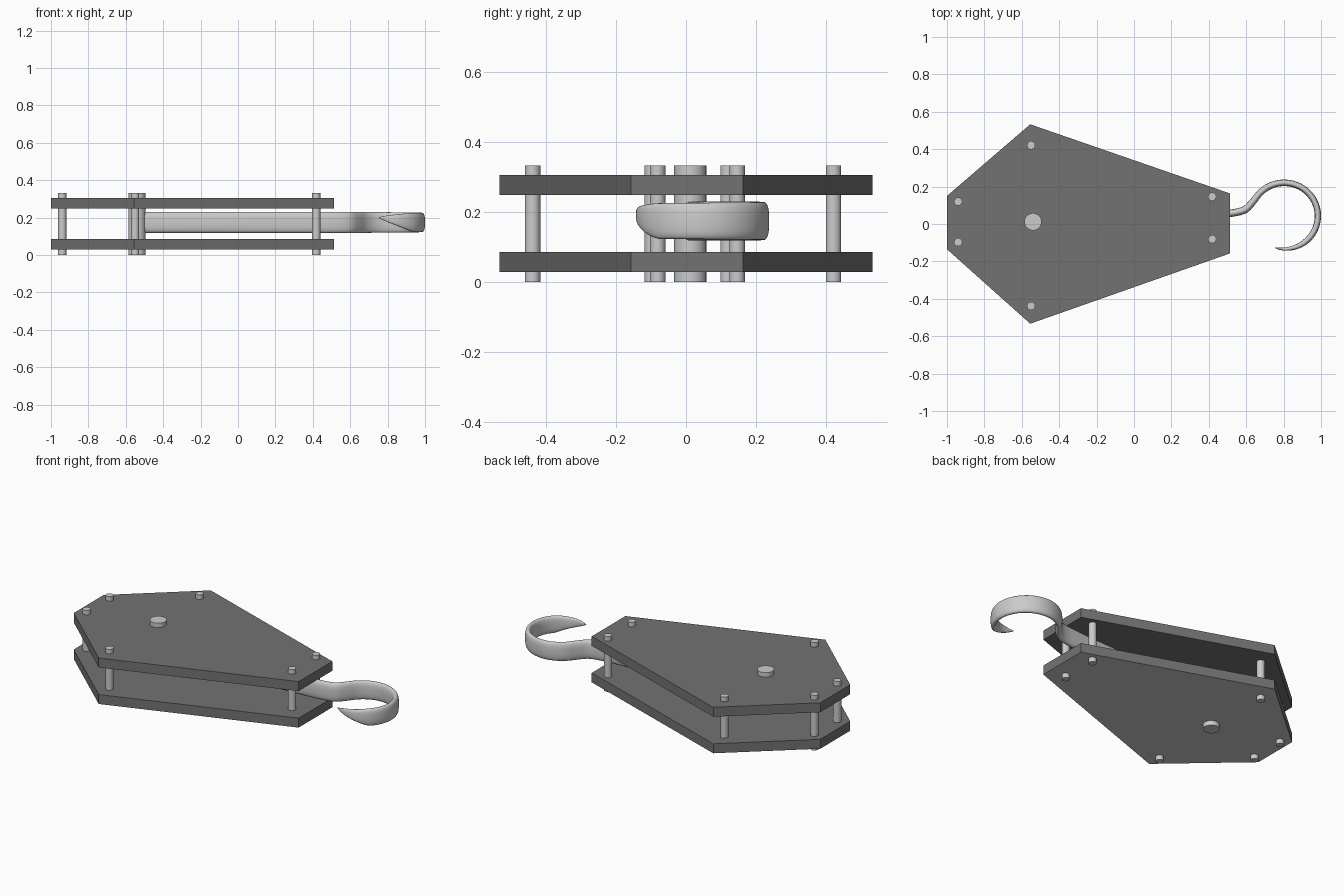
import bpy, bmesh, math
from mathutils import Vector

if "Cube" in bpy.data.objects:
    bpy.data.objects.remove(bpy.data.objects["Cube"])


def material(name, v):
    m = bpy.data.materials.new(name)
    m.diffuse_color = (v, v, v, 1)
    m.use_nodes = True
    m.node_tree.nodes["Principled BSDF"].inputs["Base Color"].default_value = m.diffuse_color
    return m


DARK = material("dark grey plate", 0.17)
STEEL = material("light steel", 0.6)


def make(name, bm, mats, smooth=False):
    bmesh.ops.recalc_face_normals(bm, faces=bm.faces[:])
    me = bpy.data.meshes.new(name)
    bm.to_mesh(me)
    bm.free()
    for m in mats:
        me.materials.append(m)
    ob = bpy.data.objects.new(name, me)
    bpy.context.collection.objects.link(ob)
    if smooth:
        bpy.ops.object.select_all(action='DESELECT')
        ob.select_set(True)
        bpy.context.view_layer.objects.active = ob
        bpy.ops.object.shade_smooth_by_angle(angle=math.radians(40))
    return ob


# Two six-sided side plates
OUTLINE = [(-1, 0.15), (-1, -0.135), (-0.555, -0.533), (0.514, -0.157),
           (0.514, 0.163), (-0.555, 0.533)]


def plate(name, z0, z1, steel_underside=False):
    bm = bmesh.new()
    face = bm.faces.new([bm.verts.new((x, y, z0)) for x, y in OUTLINE])
    ext = bmesh.ops.extrude_face_region(bm, geom=[face])
    top = [g for g in ext["geom"] if isinstance(g, bmesh.types.BMVert)]
    bmesh.ops.translate(bm, verts=top, vec=(0, 0, z1 - z0))
    if steel_underside:
        for f in bm.faces:
            if f.calc_center_median().z < z0 + 0.001:
                f.material_index = 1
    make(name, bm, [DARK, STEEL])


plate("lower_plate", 0.028, 0.085, steel_underside=True)
plate("upper_plate", 0.248, 0.305)


# Spacer pins and the thicker axle
def pin(name, x, y, r, sides=32, h=0.332):
    bm = bmesh.new()
    bmesh.ops.create_cone(bm, cap_ends=True, segments=sides, radius1=r, radius2=r, depth=h)
    bmesh.ops.translate(bm, verts=bm.verts[:], vec=(x, y, h / 2))
    make(name, bm, [STEEL], True)


PINS = [(-0.94, 0.12), (-0.94, -0.097), (-0.55, 0.421), (-0.55, -0.438),
        (0.418, 0.146), (0.418, -0.081)]
for i, (x, y) in enumerate(PINS):
    pin(f"spacer_pin_{i + 1}", x, y, 0.022)
pin("axle", -0.54, 0.012, 0.046, 48)

# Hook path: straight shank, S-bend, then an arc; (x, y, half thickness, half height, z)
ctrl = [(-0.53, 0.012, 0.024, 0.056, 0.174), (-0.1, 0.025, 0.022, 0.056, 0.174),
        (0.2, 0.038, 0.021, 0.056, 0.174), (0.38, 0.046, 0.02, 0.056, 0.174),
        (0.48, 0.054, 0.02, 0.056, 0.174), (0.545, 0.062, 0.02, 0.056, 0.174),
        (0.597, 0.079, 0.02, 0.056, 0.174), (0.632, 0.115, 0.019, 0.056, 0.174)]
START, END, N = 145, -106, 28
for i in range(N + 1):
    t = i / N
    deg = START + (END - START) * t
    a = math.radians(deg)
    k = min(1.0, (deg - END) / 60)           # tapers to a point at the tip
    taper = max(0.03, k ** 0.75)
    ctrl.append((0.803 + 0.18 * math.cos(a), 0.043 + 0.177 * math.sin(a),
                 (0.018 - 0.002 * t) * max(0.1, k ** 0.5),
                 (0.056 - 0.007 * t) * taper, 0.174 + 0.026 * (1 - k)))


def catmull(p0, p1, p2, p3, t):
    return [0.5 * (2 * b + (c - a) * t + (2 * a - 5 * b + 4 * c - d) * t * t
                   + (3 * b - a - 3 * c + d) * t ** 3) for a, b, c, d in zip(p0, p1, p2, p3)]


path = []
for i in range(len(ctrl) - 1):
    quad = [ctrl[min(max(j, 0), len(ctrl) - 1)] for j in range(i - 1, i + 3)]
    path += [catmull(*quad, s / 3) for s in range(3)]
path.append(ctrl[-1])

# Sweep a rounded, upright band along the path
SIDES = 28
bm = bmesh.new()
rings = []
for i, (x, y, th, hh, z) in enumerate(path):
    a, b = path[max(i - 1, 0)], path[min(i + 1, len(path) - 1)]
    d = Vector((b[0] - a[0], b[1] - a[1])).normalized()
    ring = []
    for j in range(SIDES):
        u = 2 * math.pi * j / SIDES
        c, s = math.cos(u), math.sin(u)
        w = th * math.copysign(abs(c) ** 0.75, c)
        v = hh * math.copysign(abs(s) ** 0.75, s)
        ring.append(bm.verts.new((x - d.y * w, y + d.x * w, z + v)))
    rings.append(ring)
for r0, r1 in zip(rings, rings[1:]):
    for j in range(SIDES):
        k = (j + 1) % SIDES
        bm.faces.new((r0[j], r0[k], r1[k], r1[j]))
bm.faces.new(rings[0])
bm.faces.new(rings[-1])
make("hook", bm, [STEEL], True)
